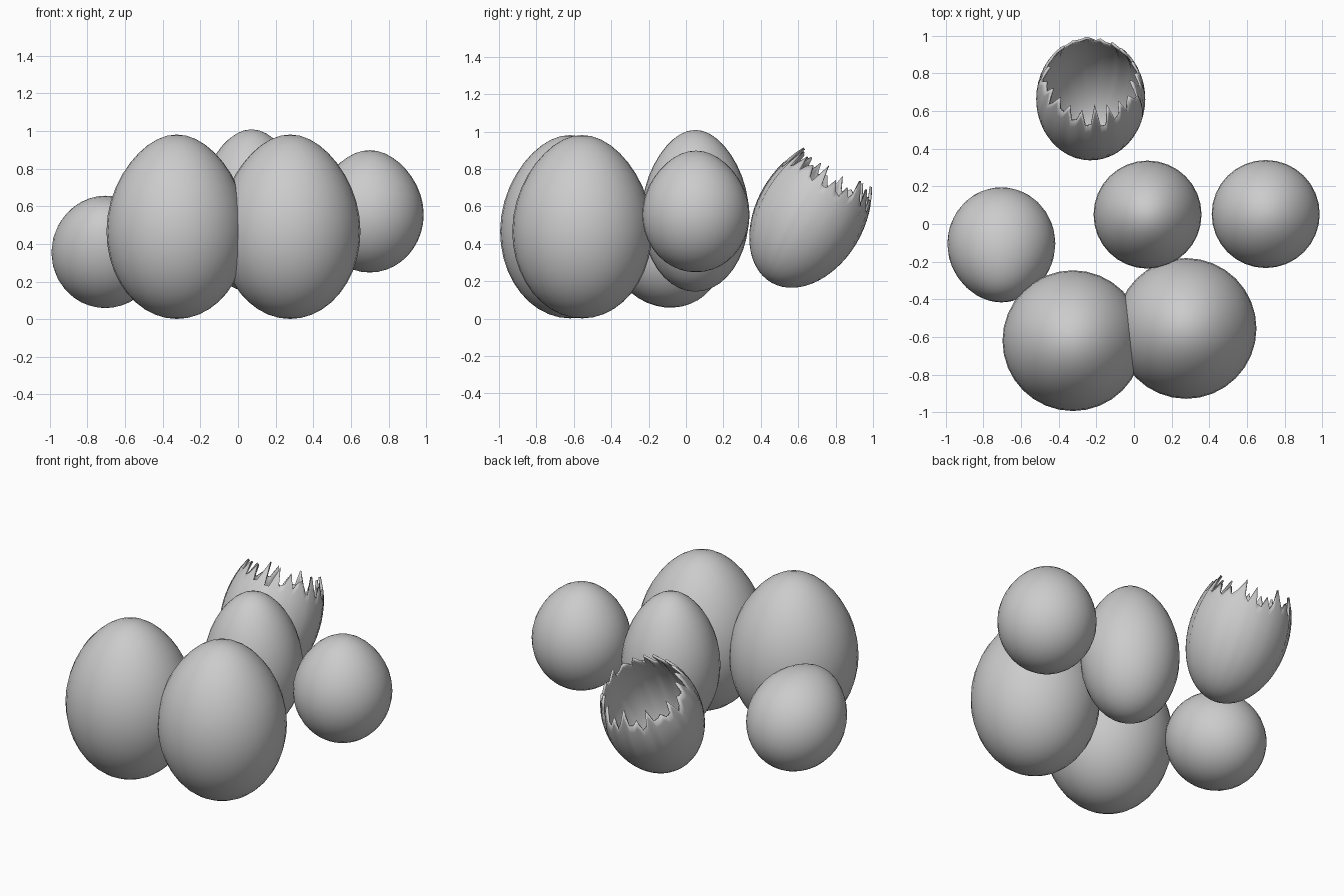
import bpy, bmesh, math, random
from mathutils import Vector

if "Cube" in bpy.data.objects:
    bpy.data.objects.remove(bpy.data.objects["Cube"])

random.seed(4)
BLUNT = 0.475      # share of the height below the widest ring


def egg(name, loc, radius, height, tilt=0.0, rim=None, segs=32, rings=20):
    """Lathe an egg about its widest ring; rim = heights of a broken edge, one per column."""
    low, up = height * BLUNT, height * (1 - BLUNT)
    bm = bmesh.new()

    def point(t, i):
        a = 2 * math.pi * i / segs
        c, s = math.cos(t), math.sin(t)
        r = radius * s * (1 - 0.12 * c * c if c > 0 else 1)
        return Vector((r * math.cos(a), r * math.sin(a), c * (up if c > 0 else low)))

    bottom = bm.verts.new((0, 0, -low))
    last = rings if rim else rings - 1
    loops = []
    for j in range(1, last + 1):
        loop = []
        for i in range(segs):
            end = math.acos(rim[i] / up) if rim else 0.0
            loop.append(bm.verts.new(point(math.pi + (end - math.pi) * j / rings, i)))
        loops.append(loop)
    for i in range(segs):
        k = (i + 1) % segs
        bm.faces.new((bottom, loops[0][k], loops[0][i]))
        for a, b in zip(loops, loops[1:]):
            bm.faces.new((a[i], a[k], b[k], b[i]))
    if not rim:
        top = bm.verts.new((0, 0, up))
        for i in range(segs):
            bm.faces.new((loops[-1][i], loops[-1][(i + 1) % segs], top))

    me = bpy.data.meshes.new(name)
    bm.to_mesh(me)
    bm.free()
    ob = bpy.data.objects.new(name, me)
    bpy.context.collection.objects.link(ob)
    ob.location = loc
    ob.rotation_euler.x = math.radians(tilt)
    if rim:
        shell = ob.modifiers.new("shell", 'SOLIDIFY')
        shell.thickness = 0.014
        shell.offset = -1
    bpy.context.view_layer.objects.active = ob
    ob.select_set(True)
    bpy.ops.object.shade_smooth_by_angle(angle=math.radians(40))
    ob.select_set(False)
    return ob


# Two large eggs at the front
egg("large_egg_left", (-0.325, -0.62, 0.467), 0.374, 0.98)
egg("large_egg_right", (0.277, -0.555, 0.467), 0.374, 0.98)

# Smaller eggs: tall, round, and one tipped forward
egg("tall_egg", (0.072, 0.052 - 0.0, 0.555), 0.287, 0.865).location.y = 0.05
egg("round_egg", (0.70, 0.053, 0.557), 0.287, 0.65)
egg("tipped_egg", (-0.705, -0.105, 0.355), 0.287, 0.65, tilt=50)

# Broken shell with a jagged rim
cols = 60
teeth = [random.uniform(0.22, 0.31) if i % 3 == 1 else random.uniform(0.15, 0.22)
         for i in range(cols)]
egg("broken_shell", (-0.23, 0.665, 0.555), 0.29, 0.88, tilt=-30, rim=teeth, segs=cols)
